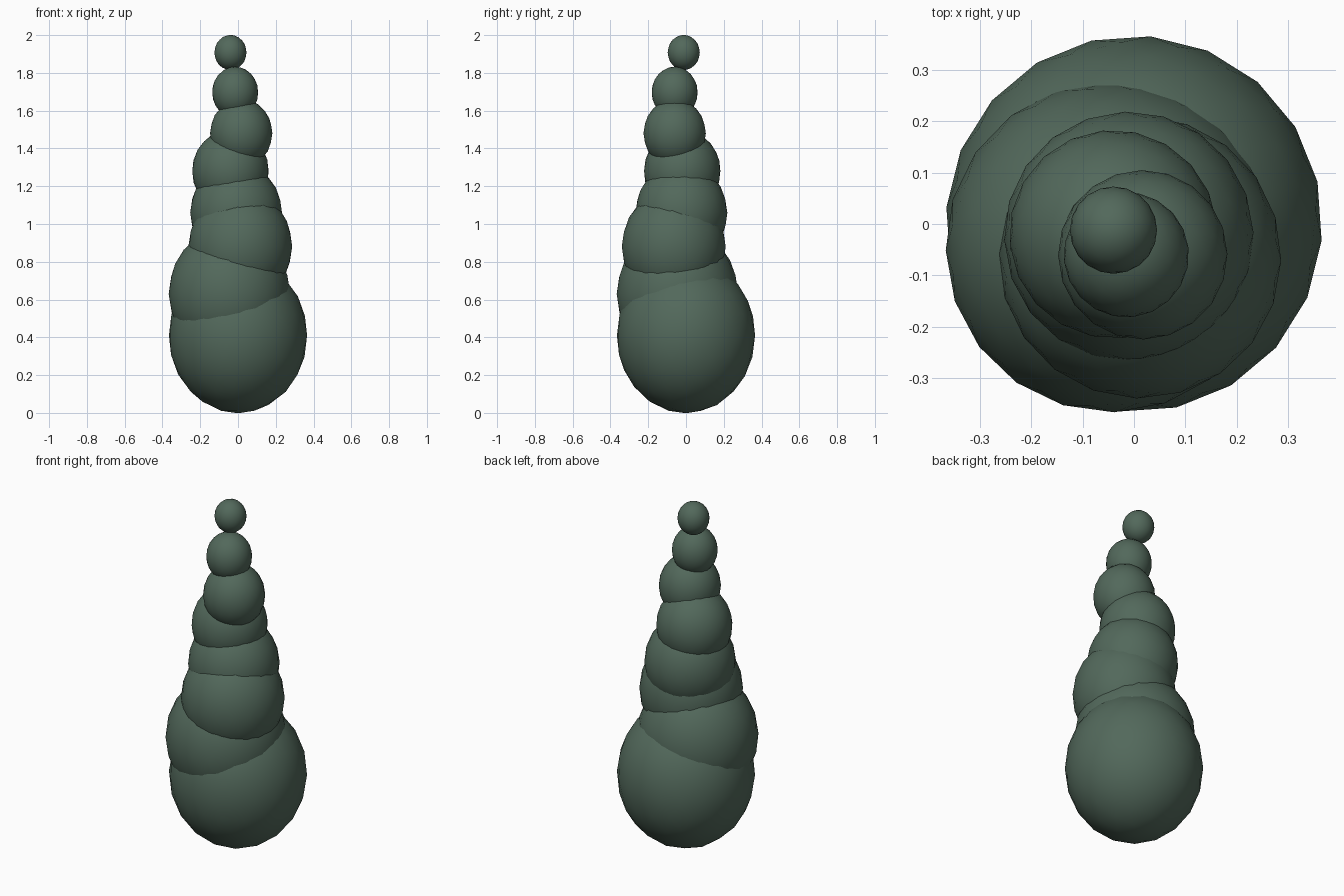
import bpy
import math
import random

if "Cube" in bpy.data.objects:
    bpy.data.objects.remove(bpy.data.objects["Cube"])

random.seed(4)

# shared dark green leaf material
green = bpy.data.materials.new("leaf_green")
green.diffuse_color = (0.085, 0.14, 0.105, 1)
green.use_nodes = True
green.node_tree.nodes["Principled BSDF"].inputs["Base Color"].default_value = green.diffuse_color

# stacked foliage blobs, bottom to top: x, y, z, radius, half height
blobs = [
    (0.0, 0.0, 0.41, 0.367, 0.412),
    (-0.045, -0.045, 0.63, 0.322, 0.355),
    (0.012, -0.065, 0.88, 0.275, 0.305),
    (-0.01, -0.024, 1.06, 0.243, 0.265),
    (-0.04, -0.02, 1.28, 0.203, 0.22),
    (0.017, -0.06, 1.48, 0.165, 0.182),
    (-0.015, -0.06, 1.697, 0.122, 0.136),
    (-0.04, -0.012, 1.908, 0.085, 0.093),
]


def foliage_blob(index, x, y, z, radius, half_height):
    bpy.ops.mesh.primitive_ico_sphere_add(
        subdivisions=3, radius=1, location=(x, y, z),
        rotation=(0, 0, random.uniform(0, math.tau)))
    blob = bpy.context.object
    blob.name = f"foliage_blob_{index}"
    blob.scale = (radius, radius, half_height)
    blob.data.materials.append(green)
    bpy.ops.object.shade_smooth()


for i, values in enumerate(blobs, 1):
    foliage_blob(i, *values)
